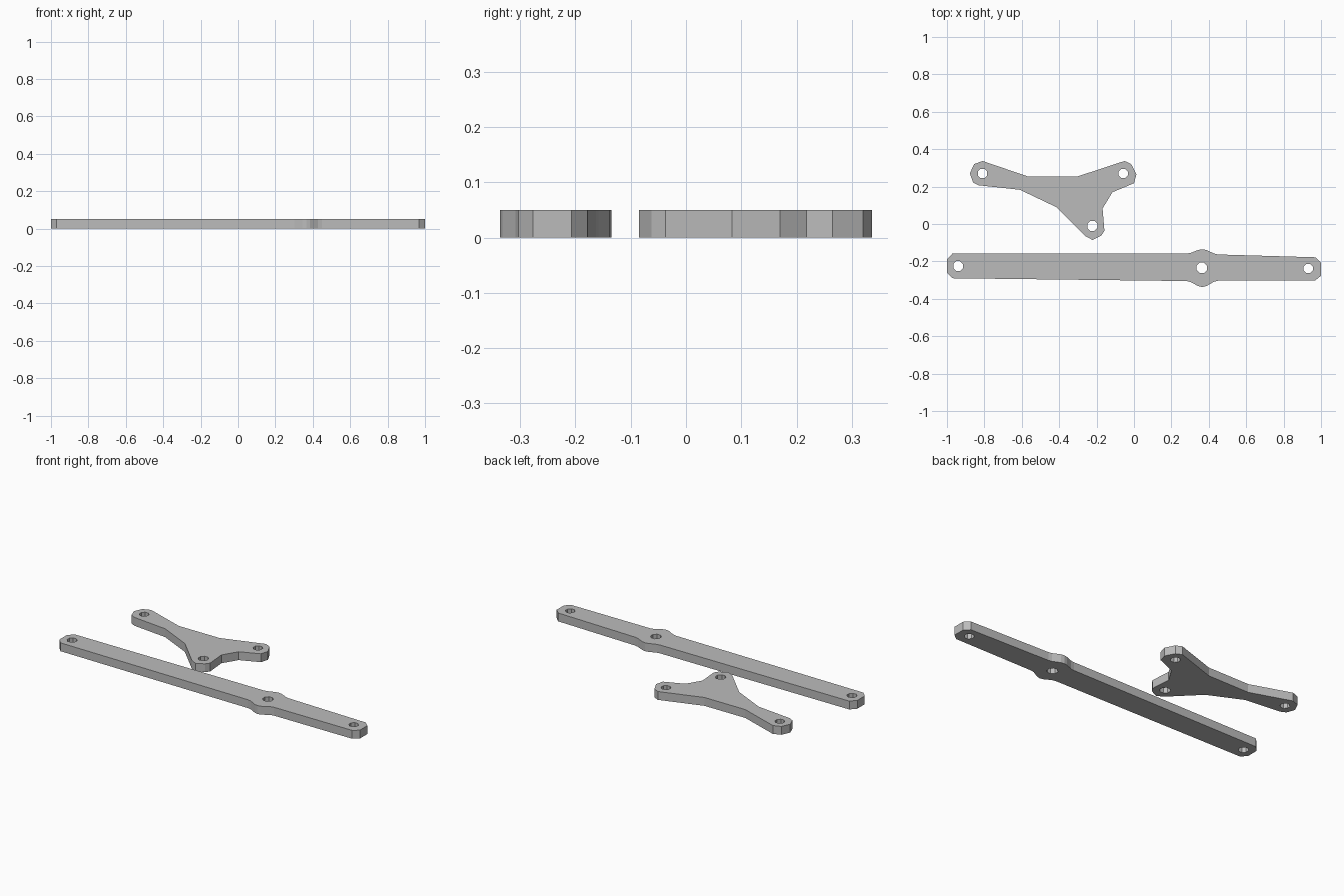
import bpy, bmesh, math

if "Cube" in bpy.data.objects:
    bpy.data.objects.remove(bpy.data.objects["Cube"])

grey = bpy.data.materials.new("plain grey")
grey.diffuse_color = (0.5, 0.5, 0.5, 1)
grey.use_nodes = True
grey.node_tree.nodes["Principled BSDF"].inputs["Base Color"].default_value = grey.diffuse_color
THICK = 0.05


def octagon(x, y, r):
    # hole outline with axis-aligned flats
    r /= math.cos(math.pi / 8)
    return [(x + r * math.cos(math.radians(22.5 + 45 * i)),
             y + r * math.sin(math.radians(22.5 + 45 * i))) for i in range(8)]


def plate(name, outline, holes):
    # flat plate: outline with drilled holes, extruded upward
    bm = bmesh.new()
    for loop in [outline] + [octagon(*h) for h in holes]:
        vs = [bm.verts.new((x, y, 0)) for x, y in loop]
        for a, b in zip(vs, vs[1:] + vs[:1]):
            bm.edges.new((a, b))
    bmesh.ops.triangle_fill(bm, edges=bm.edges[:], use_beauty=True, normal=(0, 0, 1))
    ext = bmesh.ops.extrude_face_region(bm, geom=bm.faces[:], use_keep_orig=True)
    top = [g for g in ext["geom"] if isinstance(g, bmesh.types.BMVert)]
    bmesh.ops.translate(bm, verts=top, vec=(0, 0, THICK))
    bmesh.ops.recalc_face_normals(bm, faces=bm.faces[:])
    me = bpy.data.meshes.new(name)
    bm.to_mesh(me)
    bm.free()
    me.materials.append(grey)
    ob = bpy.data.objects.new(name, me)
    bpy.context.collection.objects.link(ob)
    return ob


def bump(x0, x1, y0, y1, peak):
    # rounded swelling beside the pivot hole
    pts = []
    for i in range(9):
        t = i / 8
        base = y0 + (y1 - y0) * t
        pts.append((x0 + (x1 - x0) * t,
                    base + (peak - base) * (0.5 - 0.5 * math.cos(2 * math.pi * t))))
    return pts


# three-armed bracket
plate("three_arm_bracket", [
    (-0.81, 0.337), (-0.57, 0.255), (-0.30, 0.255), (-0.05, 0.337),
    (-0.015, 0.32), (0.013, 0.265), (0.0, 0.218), (-0.115, 0.17),
    (-0.168, 0.083), (-0.158, -0.037), (-0.175, -0.062), (-0.222, -0.085),
    (-0.26, -0.065), (-0.415, 0.09), (-0.61, 0.183), (-0.83, 0.207),
    (-0.86, 0.222), (-0.878, 0.27), (-0.855, 0.32)],
    [(-0.81, 0.27, 0.025), (-0.057, 0.27, 0.025), (-0.222, -0.01, 0.027)])

# long lever bar
plate("lever_bar",
      [(-0.97, -0.157), (-1, -0.19), (-1, -0.26), (-0.97, -0.29)]
      + bump(0.28, 0.45, -0.305, -0.303, -0.337)
      + [(0.967, -0.303), (1, -0.277), (1, -0.207), (0.97, -0.178)]
      + bump(0.45, 0.28, -0.163, -0.158, -0.135),
      [(-0.94, -0.225, 0.026), (0.363, -0.235, 0.028), (0.932, -0.238, 0.025)])
